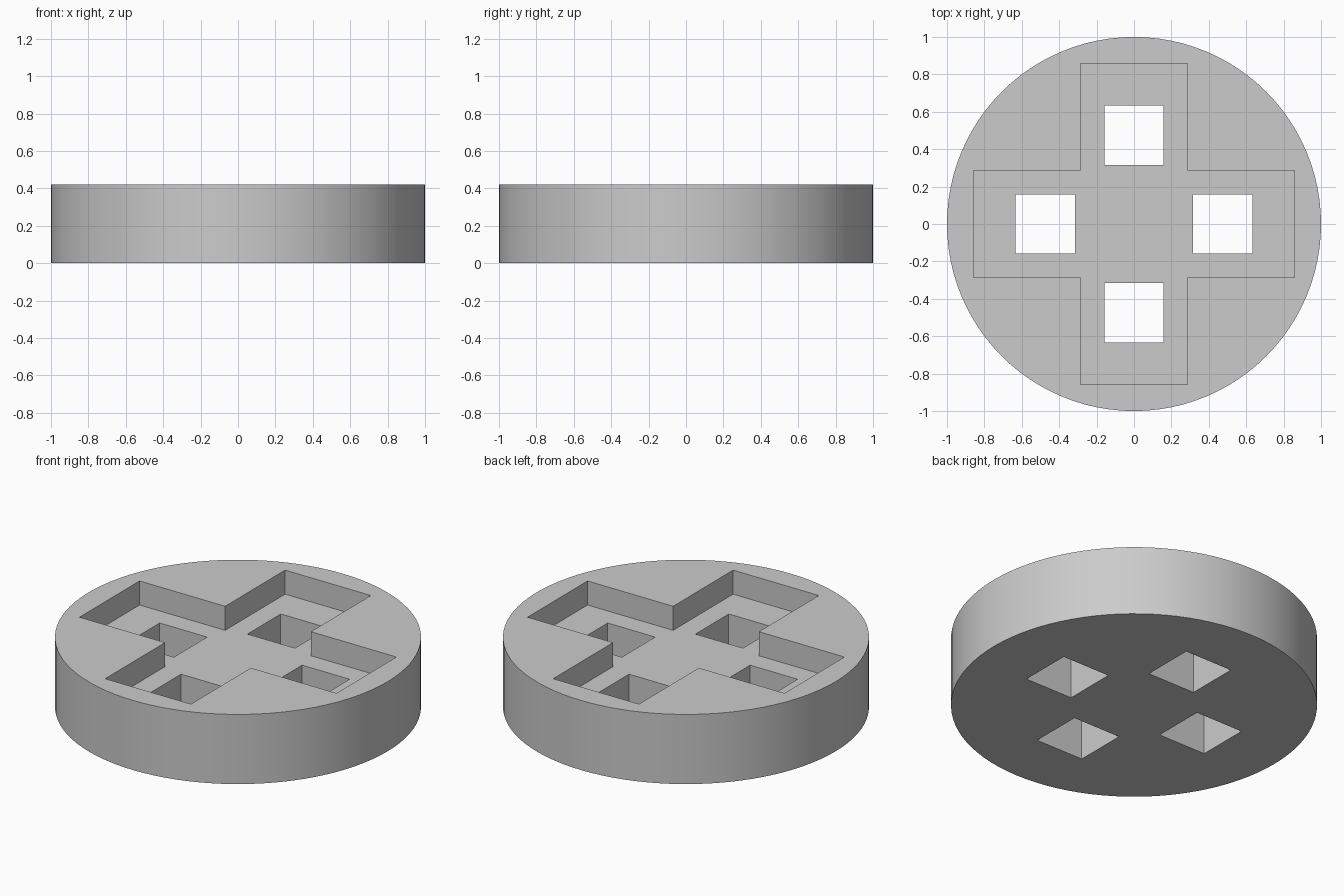
import bpy
import bmesh
from math import radians
from mathutils import Matrix, Vector

HEIGHT = 0.42
FLOOR = 0.275      # level of the sunken cross
ARM_LENGTH = 0.857
ARM_HALF = 0.286
HOLE_CENTRE = 0.475
HOLE_SIZE = 0.317

cube = bpy.data.objects.get("Cube")
if cube:
    bpy.data.objects.remove(cube, do_unlink=True)

grey = bpy.data.materials.new("plain grey")
grey.use_nodes = True
colour = (0.6, 0.6, 0.6, 1)
grey.diffuse_color = colour
grey.node_tree.nodes["Principled BSDF"].inputs["Base Color"].default_value = colour


def make_object(name, bm):
    bmesh.ops.recalc_face_normals(bm, faces=bm.faces)
    mesh = bpy.data.meshes.new(name)
    bm.to_mesh(mesh)
    bm.free()
    mesh.materials.append(grey)
    obj = bpy.data.objects.new(name, mesh)
    bpy.context.collection.objects.link(obj)
    return obj


def turn(quarter):
    return Matrix.Rotation(radians(90 * quarter), 3, 'Z')


# Round body
bm = bmesh.new()
bmesh.ops.create_cone(bm, cap_ends=True, segments=96, radius1=1, radius2=1,
                      depth=HEIGHT, matrix=Matrix.Translation((0, 0, HEIGHT / 2)))
body = make_object("disc_body", bm)

# Cross-shaped recess: one arm's corners repeated in four directions
bm = bmesh.new()
arm = [(ARM_HALF, -ARM_HALF), (ARM_LENGTH, -ARM_HALF), (ARM_LENGTH, ARM_HALF)]
outline = [bm.verts.new(turn(q) @ Vector((x, y, FLOOR)))
           for q in range(4) for x, y in arm]
base = bm.faces.new(outline)
raised = bmesh.ops.extrude_face_region(bm, geom=[base])["geom"]
bmesh.ops.translate(bm, vec=(0, 0, HEIGHT),
                    verts=[v for v in raised if isinstance(v, bmesh.types.BMVert)])
recess = make_object("cross_recess_cutter", bm)

# Square through-holes, one in each arm
bm = bmesh.new()
for q in range(4):
    place = Matrix.Translation(turn(q) @ Vector((HOLE_CENTRE, 0, HEIGHT / 2)))
    bmesh.ops.create_cube(bm, matrix=place @ Matrix.Diagonal(
        (HOLE_SIZE, HOLE_SIZE, HEIGHT * 2, 1)))
holes = make_object("square_hole_cutter", bm)

# Cut the recess and holes out of the body
for cutter in (recess, holes):
    cutter.hide_render = True
    cutter.hide_set(True)
    cut = body.modifiers.new(cutter.name, 'BOOLEAN')
    cut.operation = 'DIFFERENCE'
    cut.solver = 'EXACT'
    cut.object = cutter

bpy.ops.object.select_all(action='DESELECT')
body.select_set(True)
bpy.context.view_layer.objects.active = body
for cutter in (recess, holes):
    bpy.ops.object.modifier_apply(modifier=cutter.name)
    bpy.data.objects.remove(cutter, do_unlink=True)
bpy.ops.object.shade_smooth_by_angle(angle=radians(30))
